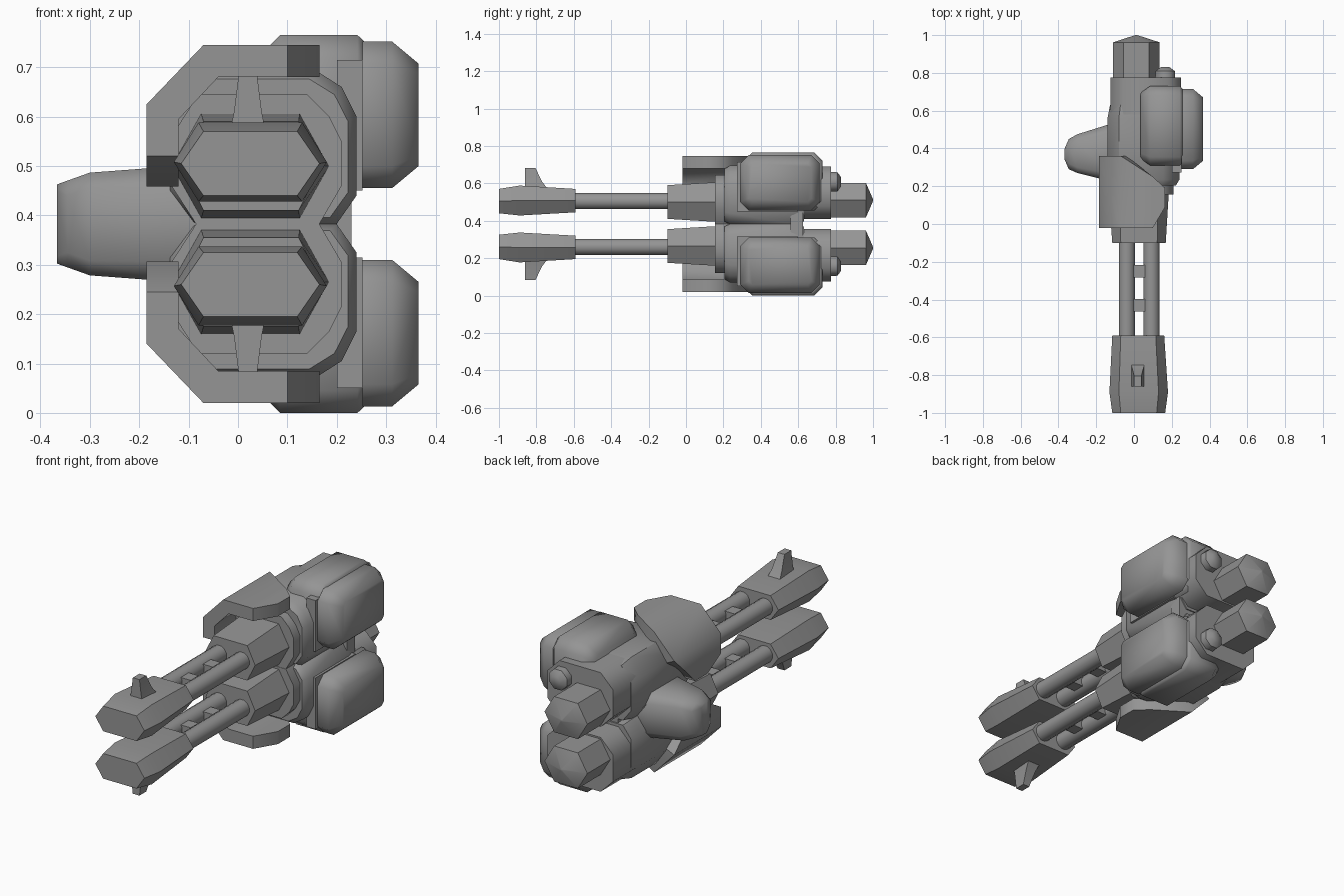
import bpy, bmesh, math
from mathutils import Vector

old = bpy.data.objects.get("Cube")
if old:
    bpy.data.objects.remove(old, do_unlink=True)

HEIGHT = 0.765          # upper and lower guns mirror about half this height
CX, CZ = 0.025, 0.505   # axis of the upper gun

metal = bpy.data.materials.new("gunmetal_grey")
metal.use_nodes = True
GREY = (0.3, 0.3, 0.3, 1)
metal.diffuse_color = GREY
metal.node_tree.nodes["Principled BSDF"].inputs["Base Color"].default_value = GREY


def loft(name, rings, flip=False):
    """Skin a list of matching point rings and cap both ends."""
    bm = bmesh.new()
    vr = [[bm.verts.new((x, y, HEIGHT - z if flip else z)) for x, y, z in r] for r in rings]
    for a, b in zip(vr, vr[1:]):
        for i in range(len(a)):
            j = (i + 1) % len(a)
            bm.faces.new((a[i], a[j], b[j], b[i]))
    bm.faces.new(vr[0])
    bm.faces.new(vr[-1])
    bmesh.ops.remove_doubles(bm, verts=bm.verts, dist=0.0001)
    bmesh.ops.recalc_face_normals(bm, faces=bm.faces)
    me = bpy.data.meshes.new(name)
    bm.to_mesh(me)
    bm.free()
    me.materials.append(metal)
    ob = bpy.data.objects.new(name, me)
    bpy.context.collection.objects.link(ob)
    bpy.ops.object.select_all(action='DESELECT')
    ob.select_set(True)
    bpy.context.view_layer.objects.active = ob
    bpy.ops.object.shade_smooth_by_angle(angle=math.radians(50))
    return ob


def pair(name, rings):
    loft("upper_" + name, rings)
    loft("lower_" + name, rings, True)


def chamfered(a0, a1, b0, b1, c):
    """Rectangle with cut corners, as 2D points."""
    return [(a0 + c, b0), (a1 - c, b0), (a1, b0 + c), (a1, b1 - c),
            (a1 - c, b1), (a0 + c, b1), (a0, b1 - c), (a0, b0 + c)]


def hexagon(y, x0, x1, z0, z1, cut):
    """Wide hexagon with its points to the sides."""
    m = (z0 + z1) / 2
    return [(x0, y, m), (x0 + cut, y, z0), (x1 - cut, y, z0),
            (x1, y, m), (x1 - cut, y, z1), (x0 + cut, y, z1)]


def at_y(pts, y):
    return [(a, y, b) for a, b in pts]


def at_x(pts, x):
    return [(x, a, b) for a, b in pts]


def box(x0, x1, y0, y1, z0, z1):
    base = [(x0, y0), (x1, y0), (x1, y1), (x0, y1)]
    return [[(x, y, z) for x, y in base] for z in (z0, z1)]


def disc(cx, cz, y, r, n=12):
    return [(cx + r * math.cos(math.tau * (i + .5) / n), y,
             cz + r * math.sin(math.tau * (i + .5) / n)) for i in range(n)]


# Muzzle block and its sight fin
pair("muzzle", [hexagon(-1.0, -.115, .165, .44, .57, .045),
                hexagon(-.89, -.13, .18, .428, .588, .05),
                hexagon(-.59, -.115, .16, .445, .57, .045)])
fin = [[(CX - .005 - w, y0, z), (CX - .005 + w, y0, z), (CX - .005 + w, y1, z), (CX - .005 - w, y1, z)]
       for w, y0, y1, z in ((.036, -.86, -.74, .57), (.028, -.86, -.77, .61), (.019, -.86, -.805, .682))]
pair("sight_fin", fin)

# Twin barrels with spacers
for side, x in (("right", -.038), ("left", .092)):
    pair(side + "_barrel", [disc(x, CZ, y, .044) for y in (-.62, -.08)])
for i, y in enumerate((-.43, -.25)):
    pair("barrel_spacer_%d" % (i + 1),
         box(-.01, .065, y - .032, y + .032, CZ - .025, CZ + .025))

# Tapered barrel shroud
pair("shroud", [hexagon(-.1, -.115, .168, .41, .59, .045),
                hexagon(.18, -.135, .185, .393, .607, .06)])

# Stepped housing
collar = [(-.08, .645), (.14, .645), (.185, .6), (.21, .55), (.21, .46),
          (.165, .383), (-.085, .383), (-.135, .46), (-.135, .56)]
pair("housing_collar", [at_y(collar, y) for y in (.155, .26)])
shell = [(-.08, .695), (.155, .695), (.21, .66), (.24, .6), (.24, .44),
         (.2, .383), (-.09, .383), (-.14, .45), (-.14, .61)]
inset = [(CX + (x - CX) * .92, max(.383, CZ + (z - CZ) * .9)) for x, z in shell]
pair("housing", [at_y(inset, .205), at_y(shell, .235), at_y(shell, .56), at_y(inset, .63)])
rear = chamfered(-.125, .25, .41, .69, .07)
pair("rear_housing", [at_y(rear, y) for y in (.54, .775)])
loft("rear_link", box(-.05, .23, .56, .625, .31, .45))

# Rear nozzle with a shallow ridged end
pair("rear_nozzle", [hexagon(.74, -.11, .135, .418, .602, .055),
                     hexagon(.962, -.11, .135, .418, .602, .055),
                     hexagon(1.0, .007, .017, .505, .515, .003)])

# Rear knob
pair("rear_knob", [disc(.165, .608, y, r, 8) for y, r in ((.76, .058), (.81, .055), (.83, .025))])

# Side pods: inner block, thin divider and outer block
pair("inner_pod", [at_x(chamfered(.345, .695, .505, .715, .03), .035),
                   at_x(chamfered(.31, .73, .455, .765, .045), .085),
                   at_x(chamfered(.31, .73, .455, .765, .045), .242),
                   at_x(chamfered(.325, .715, .47, .75, .04), .258)])
pair("pod_divider", box(.2, .252, .272, .6, .45, .715))
pair("outer_pod", [at_x(chamfered(.29, .715, .455, .752, .045), .252),
                   at_x(chamfered(.29, .715, .455, .752, .045), .312),
                   at_x(chamfered(.335, .67, .5, .707, .02), .366)])

# Wraparound armour plate: each station is inner/outer, front/back
outer = [(.165, .745), (.1, .745), (-.07, .745), (-.185, .625), (-.185, .52), (-.185, .458)]
inner = [(.165, .68), (.1, .68), (-.04, .68), (-.12, .595), (-.12, .52), (-.12, .458)]
front = [.09, -.02, -.02, -.02, -.02, .09]
back = [.19, .25, .36, .36, .25, .19]
pair("armour_plate", [[(o[0], f, o[1]), (o[0], b, o[1]), (i[0], b, i[1]), (i[0], f, i[1])]
                      for o, i, f, b in zip(outer, inner, front, back)])

# Tapered mount on the right side, shared by both guns
mount = []
for x, y0, y1, h, c in ((-.367, .34, .4, .08, .015), (-.345, .29, .45, .088, .03),
                        (-.3, .27, .475, .104, .03), (-.14, .23, .525, .116, .04),
                        (-.05, .23, .525, .116, .04)):
    mid = HEIGHT / 2
    mount.append(at_x(chamfered(y0, y1, mid - h, mid + h, c), x))
loft("side_mount", mount)
